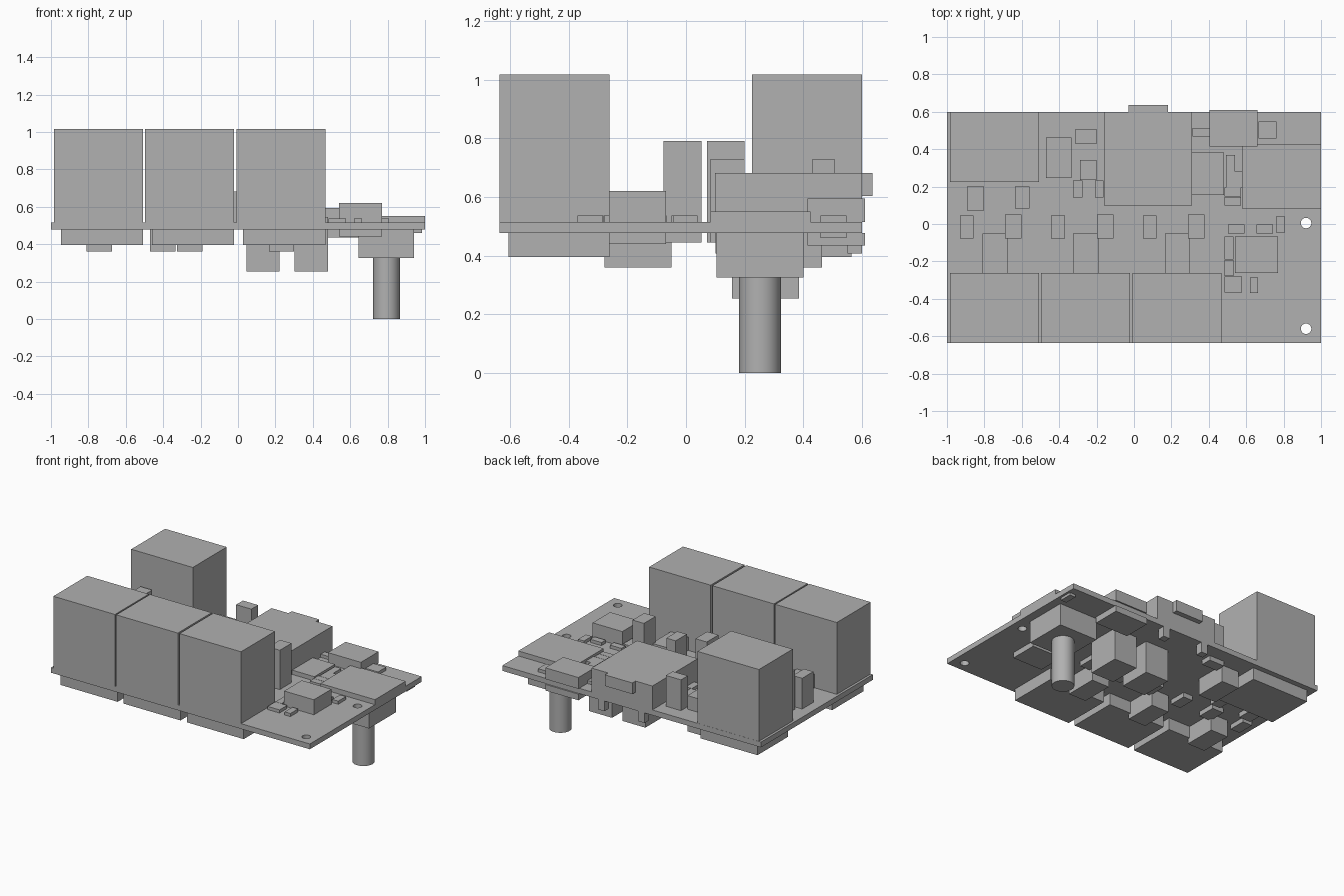
import bpy, bmesh
from mathutils import Matrix, Vector

cube = bpy.data.objects.get("Cube")
if cube:
    bpy.data.objects.remove(cube, do_unlink=True)

grey = bpy.data.materials.new("plain_grey")
grey.use_nodes = True
GREY = (0.44, 0.44, 0.44, 1)
grey.diffuse_color = GREY
grey.node_tree.nodes["Principled BSDF"].inputs["Base Color"].default_value = GREY

BOTTOM, TOP = 0.478, 0.515   # board faces
BACK, FRONT = 0.60, -0.635   # board edges


def finish(name, bm):
    mesh = bpy.data.meshes.new(name)
    bm.to_mesh(mesh)
    bm.free()
    mesh.materials.append(grey)
    obj = bpy.data.objects.new(name, mesh)
    bpy.context.collection.objects.link(obj)
    return obj


def box(name, x0, x1, y0, y1, z0=TOP, z1=0.54):
    bm = bmesh.new()
    centre = Vector(((x0 + x1) / 2, (y0 + y1) / 2, (z0 + z1) / 2))
    size = Matrix.Diagonal((x1 - x0, y1 - y0, z1 - z0, 1))
    bmesh.ops.create_cube(bm, size=1, matrix=Matrix.Translation(centre) @ size)
    return finish(name, bm)


def cylinder(name, x, y, r, z0, z1):
    bm = bmesh.new()
    bmesh.ops.create_cone(bm, cap_ends=True, segments=40, radius1=r, radius2=r,
                          depth=z1 - z0,
                          matrix=Matrix.Translation((x, y, (z0 + z1) / 2)))
    return finish(name, bm)


def activate(obj):
    bpy.ops.object.select_all(action='DESELECT')
    obj.select_set(True)
    bpy.context.view_layer.objects.active = obj


# Circuit board with two mounting holes
board = box("circuit_board", -1, 1, FRONT, BACK, BOTTOM, TOP)
for y in (0.005, -0.56):
    cutter = cylinder("hole_cutter", 0.92, y, 0.028, 0.4, 0.6)
    cutter.hide_render = True
    activate(board)
    cut = board.modifiers.new("hole", 'BOOLEAN')
    cut.operation, cut.solver, cut.object = 'DIFFERENCE', 'EXACT', cutter
    bpy.ops.object.modifier_apply(modifier=cut.name)
    bpy.data.objects.remove(cutter, do_unlink=True)

# Relays with their solder pin blocks underneath
for x, y in ((-0.983, FRONT), (-0.497, FRONT), (-0.008, FRONT), (-0.983, 0.225)):
    box("relay", x, x + 0.476, y, y + 0.374, TOP, 1.017)
    inset = 0.03 if y < 0 else 0.0
    box("relay_pins", x + 0.036, x + 0.476, y + inset,
        y + (0.374 if y < 0 else 0.338), 0.395, BOTTOM)

# Optocouplers passing through the board
for x, y in ((-0.81, -0.278), (-0.325, -0.278), (0.165, -0.278), (-0.47, 0.235)):
    box("optocoupler", x, x + 0.135, y + 0.01, y + 0.228, TOP, 0.61)
    box("optocoupler_pins", x, x + 0.135, y, y + 0.228, 0.36, BOTTOM)

# Upright transistors (wide) and resistors (narrow)
for x in (-0.69, -0.197, 0.289):
    box("upright_transistor", x, x + 0.088, -0.077, 0.052, 0.445, 0.79)
for x in (-0.93, -0.443, 0.048):
    box("upright_resistor", x, x + 0.073, -0.077, 0.045, 0.445, 0.73)
box("upright_transistor", -0.893, -0.803, 0.072, 0.20, 0.445, 0.79)
box("upright_resistor", -0.635, -0.56, 0.083, 0.20, 0.445, 0.73)
box("upright_resistor", -0.315, -0.198, 0.43, 0.505, 0.445, 0.73)

# Large connector with its rear lip and pins
box("connector", -0.16, 0.31, 0.098, BACK, TOP, 0.682)
box("connector_lip", -0.03, 0.183, BACK, 0.635, 0.604, 0.682)
for x in (-0.10, 0.21):
    for y in (0.10, 0.55):
        box("connector_pin", x, x + 0.05, y, y + 0.05, 0.407, BOTTOM)

# Rear socket and display plate
box("rear_socket", 0.405, 0.66, 0.414, 0.61, TOP, 0.594)
box("rear_socket_pins", 0.405, 0.66, 0.414, 0.61, 0.435, BOTTOM)
box("cover_plate", 0.578, 1.0, 0.084, 0.424, TOP, 0.55)

# Main chip, right of centre
box("main_chip", 0.54, 0.77, -0.262, -0.068, TOP, 0.62)
box("main_chip_pins", 0.54, 0.77, -0.262, -0.068, 0.44, BOTTOM)

# Flat chip and two deep blocks hanging underneath
box("flat_chip", 0.31, 0.482, 0.155, 0.383, TOP, 0.545)
for x in (0.045, 0.302):
    box("hanging_block", x, x + 0.178, 0.157, 0.385, 0.254, BOTTOM)

# Rotary control pointing down
box("control_body", 0.645, 0.94, 0.104, 0.401, 0.325, BOTTOM)
shaft = cylinder("control_shaft", 0.794, 0.252, 0.071, 0, 0.327)
activate(shaft)
bpy.ops.object.shade_smooth_by_angle()

# Small surface parts: left, right, front, back
small_parts = (
    (-0.29, -0.2, 0.235, 0.342), (-0.325, -0.275, 0.143, 0.233),
    (-0.208, -0.162, 0.143, 0.233), (0.312, 0.403, 0.468, 0.512),
    (0.492, 0.54, 0.28, 0.368), (0.492, 0.578, 0.196, 0.28),
    (0.485, 0.572, 0.146, 0.194), (0.485, 0.572, 0.1, 0.144),
    (0.503, 0.592, -0.05, -0.004), (0.656, 0.743, -0.05, -0.004),
    (0.76, 0.806, -0.045, 0.04), (0.485, 0.533, -0.19, -0.066),
    (0.485, 0.533, -0.279, -0.192), (0.485, 0.577, -0.365, -0.281),
    (0.62, 0.664, -0.37, -0.285), (0.665, 0.762, 0.458, 0.547),
)
for part in small_parts:
    box("surface_part", *part, TOP, 0.537)
box("surface_part_below", 0.94, 0.985, 0.458, 0.547, 0.46, BOTTOM)
